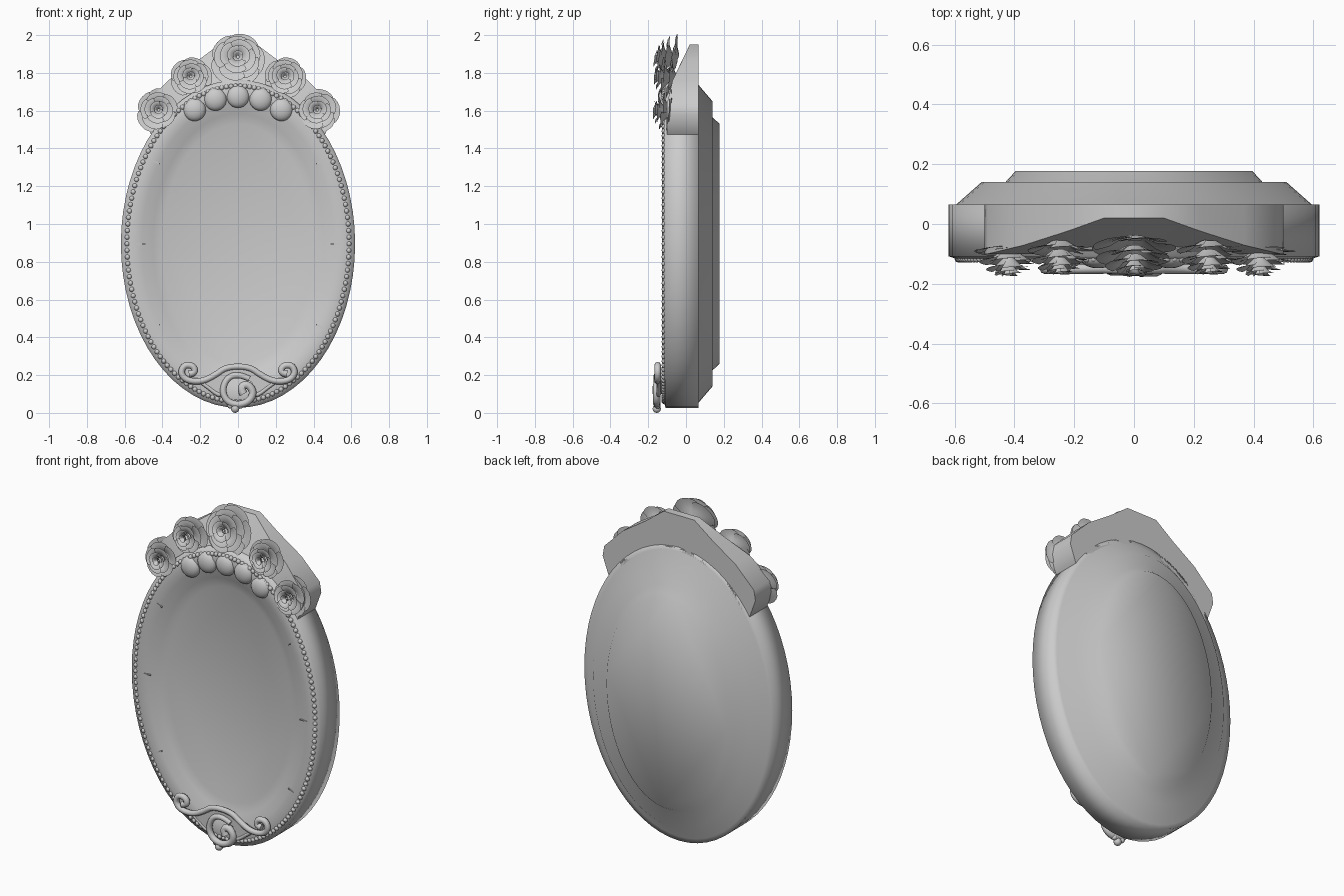
import bpy, bmesh, math, random
from mathutils import Vector, Matrix

if "Cube" in bpy.data.objects:
    bpy.data.objects.remove(bpy.data.objects["Cube"])
random.seed(4)
CZ = 0.895


def mat(name, v):
    m = bpy.data.materials.new(name)
    m.diffuse_color = (v, v, v, 1)
    m.use_nodes = True
    m.node_tree.nodes["Principled BSDF"].inputs["Base Color"].default_value = m.diffuse_color
    return m


GREY = mat("plaster_grey", 0.6)


def finish(bm, name, smooth=True, angle=None):
    me = bpy.data.meshes.new(name)
    bmesh.ops.recalc_face_normals(bm, faces=bm.faces)
    bm.to_mesh(me)
    bm.free()
    ob = bpy.data.objects.new(name, me)
    bpy.context.collection.objects.link(ob)
    me.materials.append(GREY)
    for p in me.polygons:
        p.use_smooth = smooth
    if angle:
        bpy.ops.object.select_all(action='DESELECT')
        ob.select_set(True)
        bpy.context.view_layer.objects.active = ob
        bpy.ops.object.shade_smooth_by_angle(angle=math.radians(angle))
    return ob


def oval_loft(name, rings, n):
    """Skin ovals given as (half width, half height, depth) and cap both ends."""
    bm = bmesh.new()
    loops = [[bm.verts.new((a * math.cos(2 * math.pi * i / n), y,
                            CZ + b * math.sin(2 * math.pi * i / n)))
              for i in range(n)] for a, b, y in rings]
    for l0, l1 in zip(loops, loops[1:]):
        for i in range(n):
            bm.faces.new((l0[i], l0[(i + 1) % n], l1[(i + 1) % n], l1[i]))
    bm.faces.new(loops[0])
    bm.faces.new(loops[-1])
    return finish(bm, name)


def plate(name, pts, y0, y1):
    """Extrude an outline given in x, z."""
    bm = bmesh.new()
    f = bm.faces.new([bm.verts.new((x, y0, z)) for x, z in pts])
    r = bmesh.ops.extrude_face_region(bm, geom=[f])
    vs = [v for v in r["geom"] if isinstance(v, bmesh.types.BMVert)]
    bmesh.ops.translate(bm, verts=vs, vec=(0, y1 - y0, 0))
    return finish(bm, name, False)


def balls(name, items, flat=1.0, seg=10):
    """Many balls (x, y, z, radius) in one object."""
    bm = bmesh.new()
    for x, y, z, r in items:
        m = Matrix.Translation((x, y, z)) @ Matrix.Diagonal((r, r * flat, r, 1))
        bmesh.ops.create_uvsphere(bm, u_segments=seg, v_segments=seg // 2 + 2, radius=1, matrix=m)
    return finish(bm, name)


def tube(name, pts, y, r0, r1):
    """Tapered round scroll through x, z points."""
    cu = bpy.data.curves.new(name, 'CURVE')
    cu.dimensions = '3D'
    cu.bevel_depth = 1.0
    cu.bevel_resolution = 2
    cu.use_fill_caps = True
    cu.resolution_u = 6
    sp = cu.splines.new('NURBS')
    sp.points.add(len(pts) - 1)
    sp.use_endpoint_u = True
    sp.order_u = 3
    for i, (p, (x, z)) in enumerate(zip(sp.points, pts)):
        p.co = (x, y, z, 1)
        p.radius = r0 + (r1 - r0) * i / (len(pts) - 1)
    ob = bpy.data.objects.new(name, cu)
    bpy.context.collection.objects.link(ob)
    cu.materials.append(GREY)


def rose(name, cx, cz, R, back, depth, tilt):
    """Broad overlapping petals, outer ones flared, inner ones cupped round a bud."""
    bm = bmesh.new()
    # radius, base depth, rim depth, petal count
    layers = [(1.0, .0, .42, 5), (.84, .2, .68, 5), (.64, .4, .86, 4), (.42, .55, .97, 3), (.2, .7, 1.0, 2)]
    for k, (rk, base, top, n) in enumerate(layers):
        for j in range(n):
            mid = 2 * math.pi * (j + .37 * k) / n + random.uniform(-.1, .1)
            half = math.pi / n * 1.2
            grow = random.uniform(.95, 1.03)
            grid = []
            for a in range(9):
                u = a / 4 - 1
                row = []
                for t in (.25, .6, .85, 1.0):
                    r = R * rk * t * grow * (1 - .12 * abs(u) ** 3 * t)
                    d = depth * (base + (top - base) * (1 - (1 - t) ** 2)) + .006 * u * t
                    ang = mid + u * half
                    row.append(bm.verts.new((r * math.cos(ang), -d, r * math.sin(ang))))
                grid.append(row)
            for r0, r1 in zip(grid, grid[1:]):
                for i in range(3):
                    bm.faces.new((r0[i], r0[i + 1], r1[i + 1], r1[i]))
    bmesh.ops.transform(bm, verts=bm.verts, matrix=Matrix.Translation((cx, back, cz))
                        @ Matrix.Rotation(tilt, 4, 'X'))
    return finish(bm, name, True, 50)


# frame body: recessed glass, rolled rim, stepped back
oval_loft("frame_body", [(.40, .635, -.076), (.45, .69, -.094), (.51, .752, -.116), (.56, .805, -.126),
                         (.59, .838, -.118), (.62, .868, -.108), (.62, .868, .065), (.595, .843, .065),
                         (.51, .755, .14), (.43, .67, .14), (.395, .635, .178)], 64)

# crest behind the flowers: a band from the rim arc out to a stepped outline
outline = [(.46, 1.47), (.50, 1.58), (.49, 1.64), (.37, 1.76), (.22, 1.86), (.10, 1.95)]
outline += [(-x, z) for x, z in reversed(outline)]
bm = bmesh.new()
rows = []
for i, (x, z) in enumerate(outline):
    t = math.radians(42 + 96 * i / (len(outline) - 1))
    ix, iz = .56 * math.cos(t), CZ + .81 * math.sin(t)
    yf = -.10 + .12 * max(0, (z - 1.70) / .25)
    rows.append([bm.verts.new(c) for c in ((ix, -.10, iz), (x, yf, z), (x, .065, z), (ix, .065, iz))])
for a, b in zip(rows, rows[1:]):
    for k in range(4):
        bm.faces.new((a[k], a[(k + 1) % 4], b[(k + 1) % 4], b[k]))
bm.faces.new(rows[0])
bm.faces.new(rows[-1])
finish(bm, "crest_plate", True, 40)

# bead rim
N = 150
balls("bead_rim", [(.587 * math.cos(t), -.116, CZ + .835 * math.sin(t), .0135)
                   for t in (2 * math.pi * i / N for i in range(N))], 1, 8)

# fine notches on the frame
for s in (-1, 1):
    for x, z, slope in ((.515, .895, 0), (.44, 1.33, -.35), (.44, .455, .35)):
        dx, dz = .026, .026 * slope * 1.3
        plate("notch", [(s * (x - dx), z + dz - .003), (s * (x + dx), z - dz - .003),
                        (s * (x + dx), z - dz + .003), (s * (x - dx), z + dz + .003)], -.123, -.114)

# roses
rose("rose_top", 0, 1.855, .148, -.02, .145, -.25)
for s, side in ((-1, "left"), (1, "right")):
    rose("rose_middle_" + side, s * .25, 1.765, .112, -.035, .13, -.15)
    rose("rose_low_" + side, s * .42, 1.59, .12, -.035, .135, -.12)

# round buds under the roses
buds = [(0, 1.675, .06)]
for s in (-1, 1):
    buds += [(s * .12, 1.66, .06), (s * .23, 1.605, .06)]
balls("buds", [(x, -.115, z, r) for x, z, r in buds], .55, 20)

# scroll ornament at the foot
for s in (-1, 1):
    wing = [(0, .245), (.06, .245), (.12, .20), (.19, .165), (.27, .17), (.305, .21), (.285, .255),
            (.235, .25), (.225, .21), (.26, .205)]
    tube("scroll_wing", [(s * x, z) for x, z in wing], -.15, .016, .018)
    low = [(.20, .165), (.15, .13), (.12, .105), (.085, .09), (.08, .14)]
    tube("scroll_lower", [(s * x, z) for x, z in low], -.145, .010, .013)
arch = [(.20, .17), (.12, .20), (.06, .24)]
arch_low = [(-.14, .12), (-.08, .10), (-.075, .16), (0, .205), (.075, .16), (.08, .10), (.14, .12)]
plate("scroll_panel", arch + [(-x, z) for x, z in reversed(arch)] + arch_low, -.152, -.125)
spiral = [(.03, .10), (.01, .135), (.05, .155), (.085, .11), (.06, .06), (0, .04), (-.06, .06),
          (-.085, .12), (-.055, .19), (.01, .205), (.06, .18)]
tube("scroll_centre", spiral, -.155, .022, .015)
balls("foot_drop", [(-.015, -.155, .022, .022), (-.04, -.15, .038, .016), (.012, -.15, .038, .016)], 1, 12)
